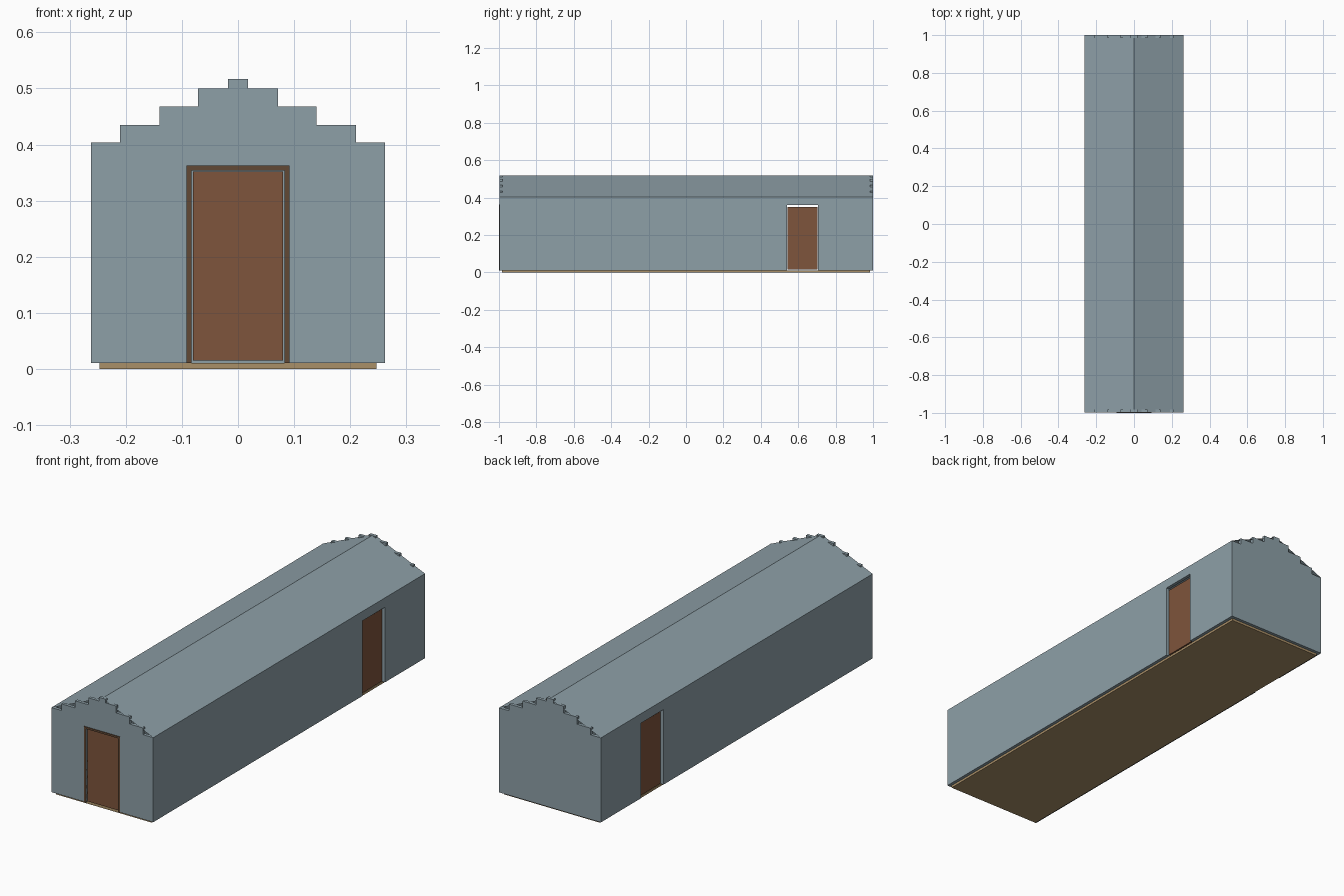
import bpy, bmesh

if "Cube" in bpy.data.objects:
    bpy.data.objects.remove(bpy.data.objects["Cube"])

def material(name, rgb):
    m = bpy.data.materials.new(name)
    m.diffuse_color = (*rgb, 1)
    m.use_nodes = True
    m.node_tree.nodes["Principled BSDF"].inputs["Base Color"].default_value = m.diffuse_color
    return m

WALL = material("wall_paint", (0.27, 0.35, 0.39))
DOOR = material("door_wood", (0.21, 0.09, 0.045))
FRAME = material("frame_wood", (0.12, 0.065, 0.035))
FLOOR = material("floor_wood", (0.40, 0.28, 0.14))

def finish(name, bm, mat):
    mesh = bpy.data.meshes.new(name)
    bm.to_mesh(mesh)
    bm.free()
    mesh.materials.append(mat)
    ob = bpy.data.objects.new(name, mesh)
    bpy.context.collection.objects.link(ob)
    return ob

def prism(name, pts, axis, lo, hi, mat):
    """Extrude a 2D outline (horizontal, z) along x or y from lo to hi."""
    bm = bmesh.new()
    place = (lambda h, z: (lo, h, z)) if axis == 'x' else (lambda h, z: (h, lo, z))
    face = bm.faces.new([bm.verts.new(place(h, z)) for h, z in pts])
    ext = bmesh.ops.extrude_face_region(bm, geom=[face])
    d = hi - lo
    bmesh.ops.translate(bm, vec=(d, 0, 0) if axis == 'x' else (0, d, 0),
                        verts=[v for v in ext["geom"] if isinstance(v, bmesh.types.BMVert)])
    bmesh.ops.recalc_face_normals(bm, faces=bm.faces)
    return finish(name, bm, mat)

def rect(a, b, z0, z1):
    return [(a, z0), (b, z0), (b, z1), (a, z1)]

def arch(w_out, w_in, z0, z_in, z_out):
    return [(-w_out, z0), (-w_in, z0), (-w_in, z_in), (w_in, z_in),
            (w_in, z0), (w_out, z0), (w_out, z_out), (-w_out, z_out)]

W, T, BASE, EAVE, RIDGE = 0.262, 0.015, 0.011, 0.404, 0.517
Y0 = -0.997                                   # front wall face

# Floor slab
prism("floor", rect(-W + T, W - T, 0, BASE), 'y', -0.985, 0.985, FLOOR)

# Stepped gable walls, front one with a doorway
steps = [(W, EAVE), (0.21, 0.435), (0.14, 0.468), (0.071, 0.50), (0.0175, RIDGE)]
right = [(W, BASE)]
for i, (x, z) in enumerate(steps):
    if i:
        right.append((x, steps[i - 1][1]))
    right.append((x, z))
outline = right + [(-x, z) for x, z in reversed(right)]
doorway = [(-0.083, BASE), (-0.083, 0.354), (0.083, 0.354), (0.083, BASE)]
prism("front_gable", outline + doorway, 'y', Y0, Y0 + T, WALL)
prism("back_gable", outline, 'y', 1 - T, 1, WALL)

# Front door and its frame
prism("front_door_frame", arch(0.092, 0.083, BASE, 0.354, 0.363), 'y', -1, Y0 + T, FRAME)
prism("front_door", rect(-0.08, 0.08, 0.015, 0.352), 'y', -0.992, -0.984, DOOR)

# Side walls with a doorway near the back, and their doors
a, b = Y0 + T, 1 - T
side = [(a, BASE), (0.54, BASE), (0.54, 0.36), (0.706, 0.36), (0.706, BASE),
        (b, BASE), (b, EAVE), (a, EAVE)]
for s, label in ((1, "right"), (-1, "left")):
    prism(label + "_wall", side, 'x', s * (W - T), s * W, WALL)
    prism(label + "_door", rect(0.543, 0.702, 0.015, 0.35), 'x',
          s * (W - T - 0.005), s * (W - T + 0.003), DOOR)

# Thin roof sheet folded at the ridge
bm = bmesh.new()
rows = [[bm.verts.new((x, y, z)) for y in (Y0, 1)]
        for x, z in ((-W, EAVE), (0, RIDGE), (W, EAVE))]
for p, q in zip(rows, rows[1:]):
    bm.faces.new((p[0], q[0], q[1], p[1]))
finish("roof", bm, WALL)
